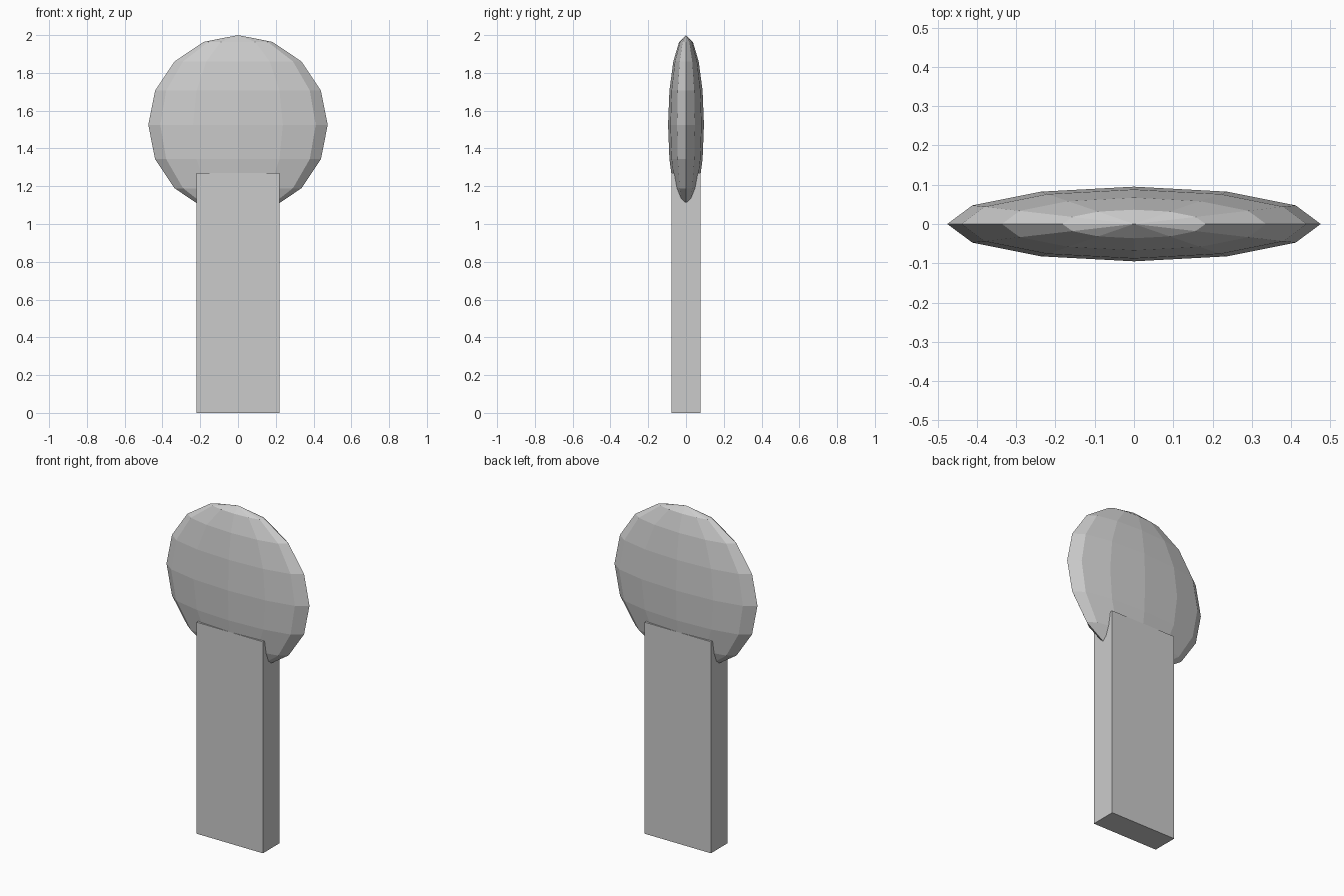
import bpy

cube = bpy.data.objects.get("Cube")
if cube:
    bpy.data.objects.remove(cube, do_unlink=True)

# One plain grey for the whole model
grey = bpy.data.materials.new("plain_grey")
grey.use_nodes = True
colour = (0.6, 0.6, 0.6, 1)
grey.diffuse_color = colour
grey.node_tree.nodes["Principled BSDF"].inputs["Base Color"].default_value = colour


def finish(name, scale):
    obj = bpy.context.object
    obj.name = name
    obj.scale = scale
    bpy.ops.object.transform_apply(location=False, rotation=False, scale=True)
    obj.data.materials.append(grey)
    bpy.ops.object.shade_flat()


# Upright rectangular post
bpy.ops.mesh.primitive_cube_add(size=1, location=(0, 0, 0.635))
finish("post", (0.44, 0.156, 1.27))

# Flattened faceted head
bpy.ops.mesh.primitive_uv_sphere_add(segments=12, ring_count=8, radius=0.475, location=(0, 0, 1.525))
finish("head", (1, 0.2, 1))
